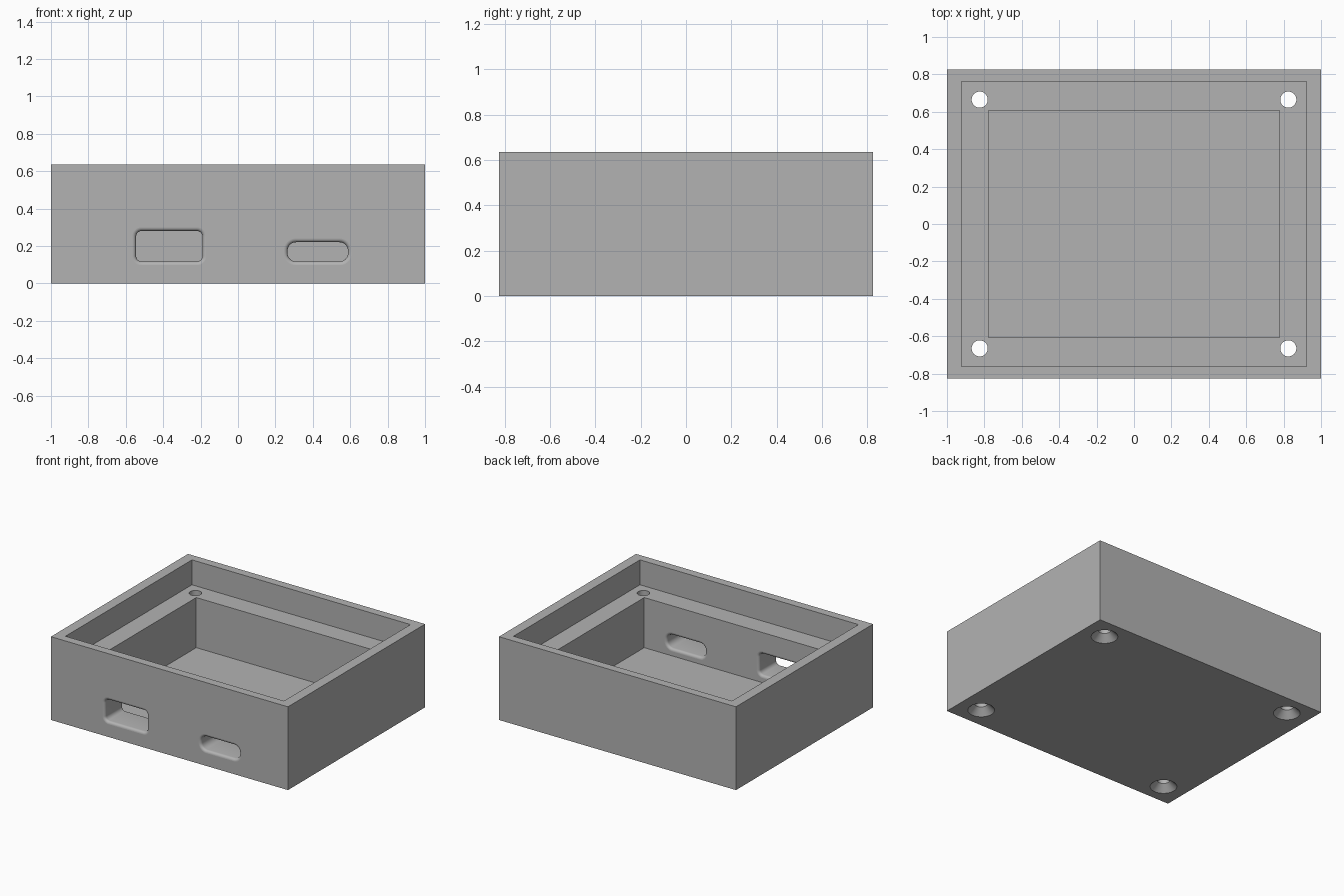
import bpy, bmesh, math
from mathutils import Vector

if "Cube" in bpy.data.objects:
    bpy.data.objects.remove(bpy.data.objects["Cube"])

grey = bpy.data.materials.new("plain grey")
grey.use_nodes = True
grey.diffuse_color = (0.45, 0.45, 0.45, 1)
grey.node_tree.nodes["Principled BSDF"].inputs["Base Color"].default_value = grey.diffuse_color


def outline(half_w, half_h, radius=0, steps=0):
    """Rectangle with rounded corners; radius equal to both halves gives a circle."""
    points = []
    for corner, (sx, sy) in enumerate([(1, 1), (-1, 1), (-1, -1), (1, -1)]):
        for i in range(steps + 1):
            a = math.pi / 2 * (corner + (i / steps if steps else 0))
            points.append((sx * (half_w - radius) + radius * math.cos(a),
                           sy * (half_h - radius) + radius * math.sin(a)))
    return points


def loft(name, rings, smooth=False):
    """Closed solid through successive rings of points."""
    bm = bmesh.new()
    loops = [[bm.verts.new(p) for p in ring] for ring in rings]
    for a, b in zip(loops, loops[1:]):
        for i in range(len(a)):
            j = (i + 1) % len(a)
            bm.faces.new((a[i], a[j], b[j], b[i]))
    bm.faces.new(loops[0])
    bm.faces.new(loops[-1])
    bmesh.ops.recalc_face_normals(bm, faces=bm.faces)
    for face in bm.faces:
        face.smooth = smooth
    mesh = bpy.data.meshes.new(name)
    bm.to_mesh(mesh)
    bm.free()
    mesh.materials.append(grey)
    obj = bpy.data.objects.new(name, mesh)
    bpy.context.collection.objects.link(obj)
    return obj


# Stepped tray: outer wall, rim, lid recess, shelf, inner cavity
HALF_X, HALF_Y, HEIGHT = 1.0, 0.826, 0.635
SHELF, FLOOR = 0.445, 0.063
CAVITY_Y = 0.608
steps = [(HALF_X, HALF_Y, 0), (HALF_X, HALF_Y, HEIGHT), (0.922, 0.762, HEIGHT),
         (0.922, 0.762, SHELF), (0.778, CAVITY_Y, SHELF), (0.778, CAVITY_Y, FLOOR)]
case = loft("open_case", [[(x, y, z) for x, y in outline(hx, hy)] for hx, hy, z in steps])

cutters = []

# Countersunk screw holes
for sx in (-1, 1):
    for sy in (-1, 1):
        profile = [(0.103, -0.01), (0.043, 0.05), (0.043, SHELF + 0.05)]
        rings = [[(sx * 0.825 + x, sy * 0.665 + y, z) for x, y in outline(r, r, r, 10)]
                 for r, z in profile]
        cutters.append(loft("screw_hole_cutter", rings, True))

# Port openings with rounded lips on both sides of the front wall
LIP = 0.02
arc = [math.pi / 2 * i / 6 for i in range(7)]
lip = [(LIP * (1 - math.sin(a)), LIP * (1 - math.cos(a))) for a in arc]
profile = [(LIP, -0.02)] + lip
wall = HALF_Y - CAVITY_Y
profile += [(grow, wall - depth) for grow, depth in reversed(profile)]
for x0, x1, z0, z1, radius in [(-0.545, -0.19, 0.117, 0.28, 0.03),
                               (0.265, 0.588, 0.117, 0.22, 0.045)]:
    cx, cz = (x0 + x1) / 2, (z0 + z1) / 2
    rings = [[(cx + x, depth - HALF_Y, cz + z) for x, z in
              outline((x1 - x0) / 2 + grow, (z1 - z0) / 2 + grow, radius + grow, 8)]
             for grow, depth in profile]
    cutters.append(loft("port_cutter", rings, True))

# Cut all openings, then bake the result
for cutter in cutters:
    cutter.hide_render = True
    mod = case.modifiers.new("cut", "BOOLEAN")
    mod.operation = "DIFFERENCE"
    mod.solver = "EXACT"
    mod.object = cutter
bpy.context.view_layer.update()
graph = bpy.context.evaluated_depsgraph_get()
cut_mesh = bpy.data.meshes.new_from_object(case.evaluated_get(graph))
case.modifiers.clear()
case.data = cut_mesh
for cutter in cutters:
    bpy.data.objects.remove(cutter)

# Flat walls stay flat, rounded openings stay smooth, corners stay sharp
bm = bmesh.new()
bm.from_mesh(case.data)
axes = [Vector((1, 0, 0)), Vector((0, 1, 0)), Vector((0, 0, 1))]
for face in bm.faces:
    if face.calc_area() > 0.1:
        face.smooth = False
for edge in bm.edges:
    if len(edge.link_faces) == 2:
        edge.smooth = edge.calc_face_angle(0) < math.radians(30)
bm.to_mesh(case.data)
bm.free()
